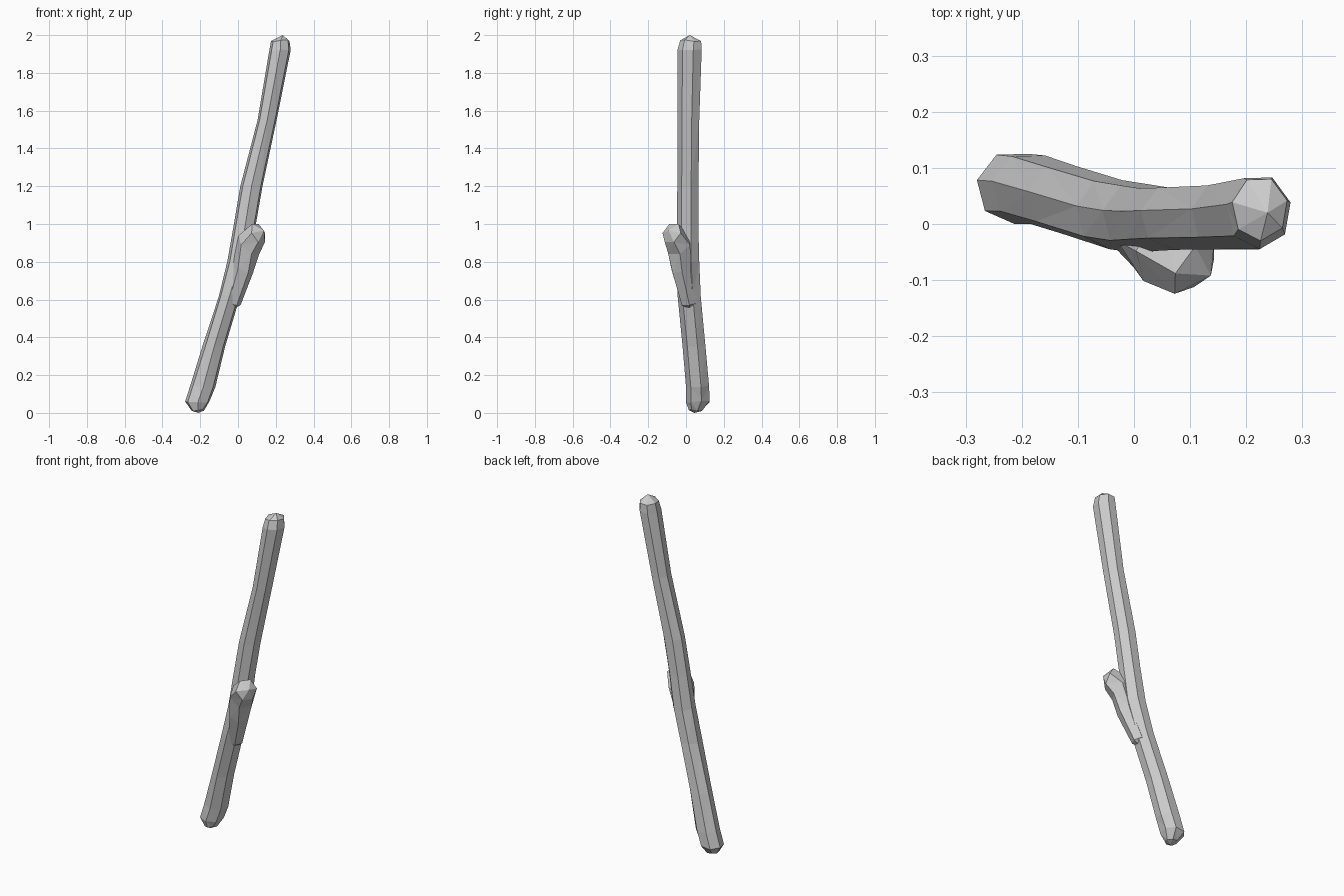
import bpy, bmesh, math, random
from mathutils import Vector

if "Cube" in bpy.data.objects:
    bpy.data.objects.remove(bpy.data.objects["Cube"])

random.seed(4)
SIDES = 7


def loft(name, rings, start, end):
    """Skin closed rings of points and close both ends with a faceted fan."""
    bm = bmesh.new()
    vr = [[bm.verts.new(p) for p in ring] for ring in rings]
    n = len(vr[0])
    for a, b in zip(vr, vr[1:]):
        for i in range(n):
            j = (i + 1) % n
            bm.faces.new((a[i], a[j], b[j], b[i]))
    for ring, tip in ((vr[0], start), (vr[-1], end)):
        t = bm.verts.new(tip)
        for i in range(n):
            bm.faces.new((ring[i], ring[(i + 1) % n], t))
    bmesh.ops.triangulate(bm, faces=bm.faces[:])
    bmesh.ops.recalc_face_normals(bm, faces=bm.faces[:])
    me = bpy.data.meshes.new(name)
    bm.to_mesh(me)
    bm.free()
    ob = bpy.data.objects.new(name, me)
    bpy.context.collection.objects.link(ob)
    return ob


def box_ring(z, x0, x1, y0, y1, jitter=0.006):
    """Horizontal polygon stretched to fill the given x and y limits."""
    pts = [(math.cos(math.tau * i / SIDES + 0.25), math.sin(math.tau * i / SIDES + 0.25))
           for i in range(SIDES)]
    xs, ys = [p[0] for p in pts], [p[1] for p in pts]
    fx = lambda v: x0 + (x1 - x0) * (v - min(xs)) / (max(xs) - min(xs))
    fy = lambda v: y0 + (y1 - y0) * (v - min(ys)) / (max(ys) - min(ys))
    return [(fx(x), fy(y), z + random.uniform(-jitter, jitter)) for x, y in pts]


# main stick: z, x limits, y limits
sections = [
    (0.015, -0.245, -0.18, 0.015, 0.085),
    (0.06, -0.28, -0.15, 0.0, 0.125),
    (0.14, -0.253, -0.12, 0.0, 0.122),
    (0.35, -0.188, -0.068, -0.018, 0.103),
    (0.62, -0.102, 0.012, -0.045, 0.078),
    (0.80, -0.056, 0.066, -0.052, 0.070),
    (1.00, -0.022, 0.095, -0.048, 0.065),
    (1.20, 0.012, 0.130, -0.046, 0.066),
    (1.55, 0.103, 0.204, -0.045, 0.070),
    (1.92, 0.165, 0.279, -0.045, 0.083),
    (1.97, 0.175, 0.273, -0.030, 0.080),
]
stick = loft("stick", [box_ring(*s) for s in sections],
             (-0.21, 0.045, 0.0), (0.238, 0.02, 2.0))

# broken side branch, sweeping out of the stick to the front right
path = [((-0.03, 0.015, 0.58), 0.045, (0.2, -0.1, 1)),
        ((0.025, -0.025, 0.76), 0.058, (0.3, -0.15, 1)),
        ((0.058, -0.040, 0.89), 0.074, (0.6, -0.4, 0.6)),
        ((0.108, -0.076, 0.952), 0.060, (0.75, -0.55, 0.4))]
rings = []
for c, r, d in path:
    q = Vector(d).to_track_quat('Z', 'Y')
    rings.append([Vector(c) + q @ Vector((r * math.cos(math.tau * i / 6),
                                          r * math.sin(math.tau * i / 6), 0))
                  for i in range(6)])
stub = loft("branch_stub", rings, (-0.04, 0.02, 0.54), (0.137, -0.092, 0.965))

# fuse the branch into the stick
mod = stick.modifiers.new("fuse", 'BOOLEAN')
mod.operation = 'UNION'
mod.solver = 'EXACT'
mod.object = stub
bpy.context.view_layer.objects.active = stick
stick.select_set(True)
bpy.ops.object.modifier_apply(modifier=mod.name)
bpy.data.objects.remove(stub)
